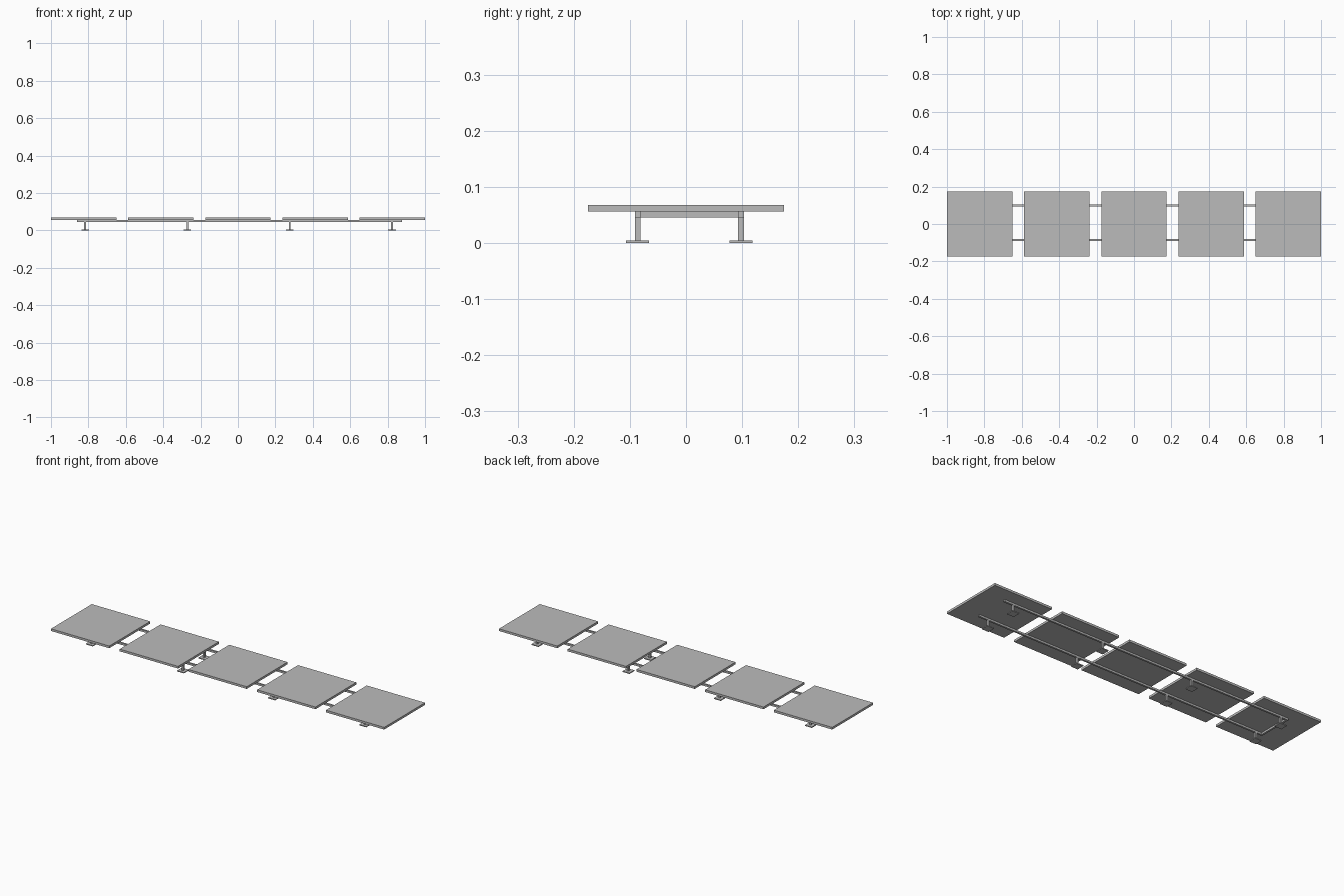
import bpy
import bmesh
from mathutils import Matrix, Vector

cube = bpy.data.objects.get("Cube")
if cube:
    bpy.data.objects.remove(cube, do_unlink=True)

grey = bpy.data.materials.new("plain grey")
grey.use_nodes = True
GREY = (0.5, 0.5, 0.5, 1)
grey.diffuse_color = GREY
grey.node_tree.nodes["Principled BSDF"].inputs["Base Color"].default_value = GREY


def box(name, low, high):
    """Axis-aligned box between two opposite corners."""
    low, high = Vector(low), Vector(high)
    bm = bmesh.new()
    bmesh.ops.create_cube(bm, size=1, matrix=Matrix.Translation((low + high) / 2)
                          @ Matrix.Diagonal((*(high - low), 1)))
    mesh = bpy.data.meshes.new(name)
    bm.to_mesh(mesh)
    bm.free()
    mesh.materials.append(grey)
    obj = bpy.data.objects.new(name, mesh)
    bpy.context.collection.objects.link(obj)
    return obj


SEAT_BOTTOM, SEAT_TOP = 0.056, 0.068
RAIL_BOTTOM = 0.046
FOOT_TOP = 0.005
SEAT_HALF, BAR_HALF, FOOT_HALF = 0.175, 0.005, 0.0205
RAIL_START, RAIL_END = -0.86, 0.878
RAILS = {"front": -0.086, "back": 0.098}

# Row of five square seats
for i in range(5):
    x = (i - 2) * 0.4125
    box(f"seat_{i + 1}", (x - SEAT_HALF, -SEAT_HALF, SEAT_BOTTOM),
        (x + SEAT_HALF, SEAT_HALF, SEAT_TOP))

# Long rails, each carried by four legs with square feet
for side, y in RAILS.items():
    box(f"{side}_rail", (RAIL_START, y - BAR_HALF, RAIL_BOTTOM),
        (RAIL_END, y + BAR_HALF, SEAT_BOTTOM))
    for i in range(4):
        x = 0.003 + (i - 1.5) * 0.547
        box(f"{side}_leg_{i + 1}", (x - BAR_HALF, y - BAR_HALF, FOOT_TOP),
            (x + BAR_HALF, y + BAR_HALF, RAIL_BOTTOM))
        box(f"{side}_foot_{i + 1}", (x - FOOT_HALF, y - FOOT_HALF, 0),
            (x + FOOT_HALF, y + FOOT_HALF, FOOT_TOP))

# Cross bar joining the rails at the right end
box("cross_bar", (RAIL_START, RAILS["front"] + BAR_HALF, RAIL_BOTTOM),
    (RAIL_START + 2 * BAR_HALF, RAILS["back"] - BAR_HALF, SEAT_BOTTOM))
